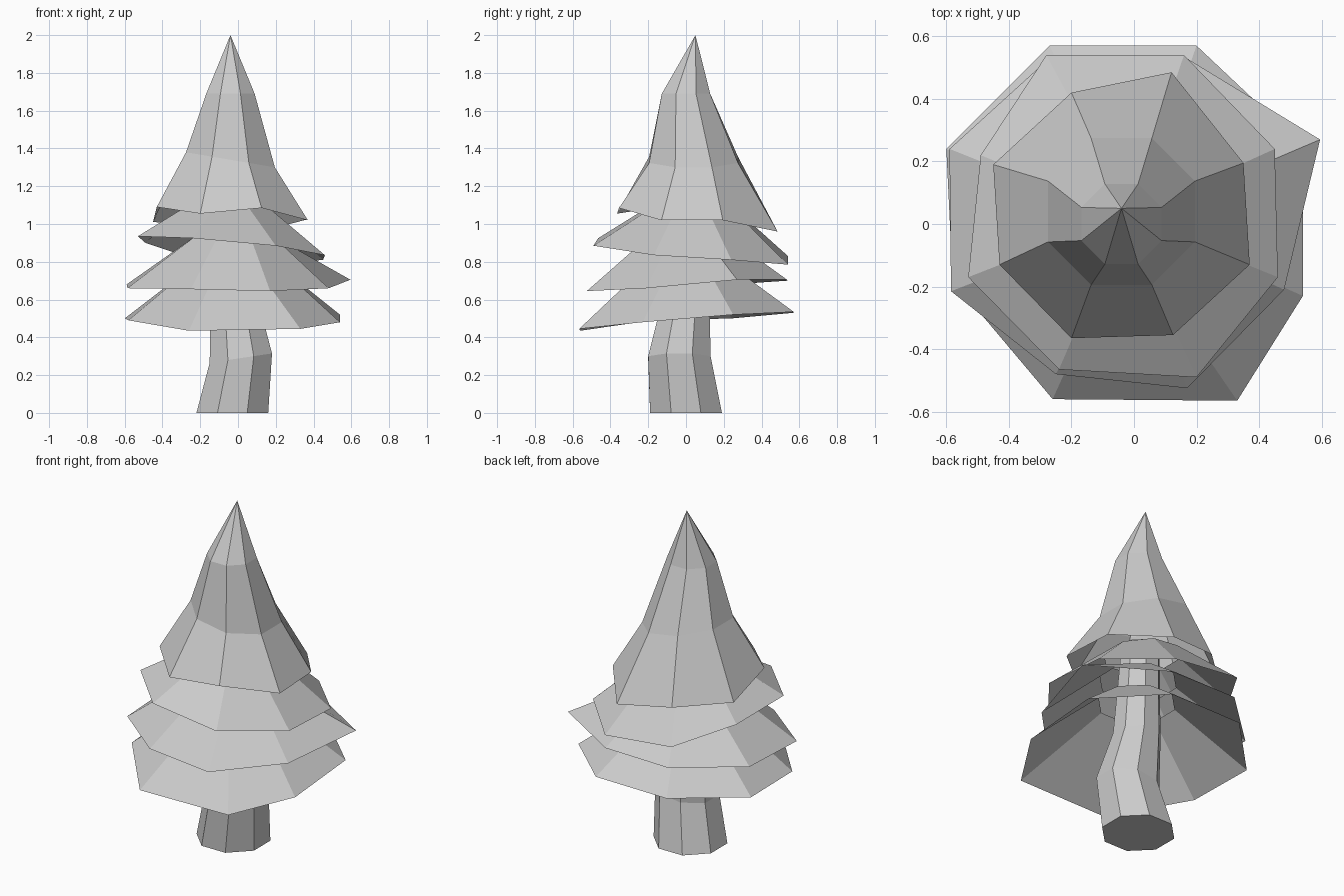
import bpy, bmesh, math

if "Cube" in bpy.data.objects:
    bpy.data.objects.remove(bpy.data.objects["Cube"])


def octagon(cx, cy, z, half, tilt=0.0):
    """Eight points, flat sides facing the axes, optionally tilted along x."""
    r = half / math.cos(math.pi / 8)
    pts = []
    for i in range(8):
        a = math.pi / 8 + i * math.pi / 4
        x = r * math.cos(a)
        pts.append((cx + x, cy + r * math.sin(a), z + tilt * x))
    return pts


def loft(name, rings, apex=None, cap_bottom=False, cap_top=False):
    """Skin a stack of eight-sided rings, optionally ending in a point."""
    bm = bmesh.new()
    loops = [[bm.verts.new(p) for p in ring] for ring in rings]
    for low, high in zip(loops, loops[1:]):
        for i in range(8):
            j = (i + 1) % 8
            bm.faces.new((low[i], low[j], high[j], high[i]))
    if apex:
        tip = bm.verts.new(apex)
        for i in range(8):
            bm.faces.new((loops[-1][i], loops[-1][(i + 1) % 8], tip))
    if cap_bottom:
        bm.faces.new(loops[0][::-1])
    if cap_top:
        bm.faces.new(loops[-1])
    mesh = bpy.data.meshes.new(name)
    bm.to_mesh(mesh)
    bm.free()
    ob = bpy.data.objects.new(name, mesh)
    bpy.context.collection.objects.link(ob)
    return ob


# Crooked trunk
loft("trunk", [
    octagon(-0.03, 0.0, 0.0, 0.19),
    octagon(0.015, -0.035, 0.29, 0.165, 0.15),
    octagon(-0.02, 0.0, 0.6, 0.125),
    octagon(-0.03, 0.02, 1.15, 0.10),
], cap_bottom=True, cap_top=True)

# Uneven branch skirts: rim points, counter-clockwise from back right
lower_rim = [(0.54, 0.25, 0.52), (0.20, 0.57, 0.535), (-0.27, 0.57, 0.53), (-0.60, 0.24, 0.50),
             (-0.58, -0.18, 0.49), (-0.26, -0.56, 0.435), (0.33, -0.565, 0.445), (0.54, -0.23, 0.48)]
middle_rim = [(0.595, 0.27, 0.705), (0.16, 0.535, 0.705), (-0.26, 0.54, 0.70), (-0.59, 0.24, 0.68),
              (-0.585, -0.215, 0.66), (-0.25, -0.48, 0.655), (0.17, -0.525, 0.645), (0.48, -0.21, 0.66)]
upper_rim = [(0.45, 0.24, 0.81), (0.16, 0.54, 0.785), (-0.28, 0.54, 0.83), (-0.49, 0.22, 0.90),
             (-0.53, -0.17, 0.935), (-0.24, -0.465, 0.925), (0.20, -0.49, 0.885), (0.46, -0.17, 0.835)]
for name, rim, top in (("lower_branches", lower_rim, octagon(-0.01, 0.01, 0.80, 0.2)),
                       ("middle_branches", middle_rim, octagon(-0.02, 0.01, 0.94, 0.2)),
                       ("upper_branches", upper_rim, octagon(-0.03, 0.03, 1.10, 0.2, -0.1))):
    loft(name, [rim, top])

# Pointed crown
crown_rim = [(0.35, 0.195, 1.02), (0.12, 0.485, 0.96), (-0.20, 0.42, 1.0), (-0.45, 0.19, 1.01),
             (-0.43, -0.13, 1.09), (-0.20, -0.365, 1.055), (0.125, -0.355, 1.085), (0.37, -0.13, 1.02)]
loft("crown", [
    crown_rim,
    octagon(-0.04, 0.04, 1.34, 0.235, -0.17),
    octagon(-0.04, 0.0, 1.69, 0.128),
], apex=(-0.04, 0.05, 2.0))
